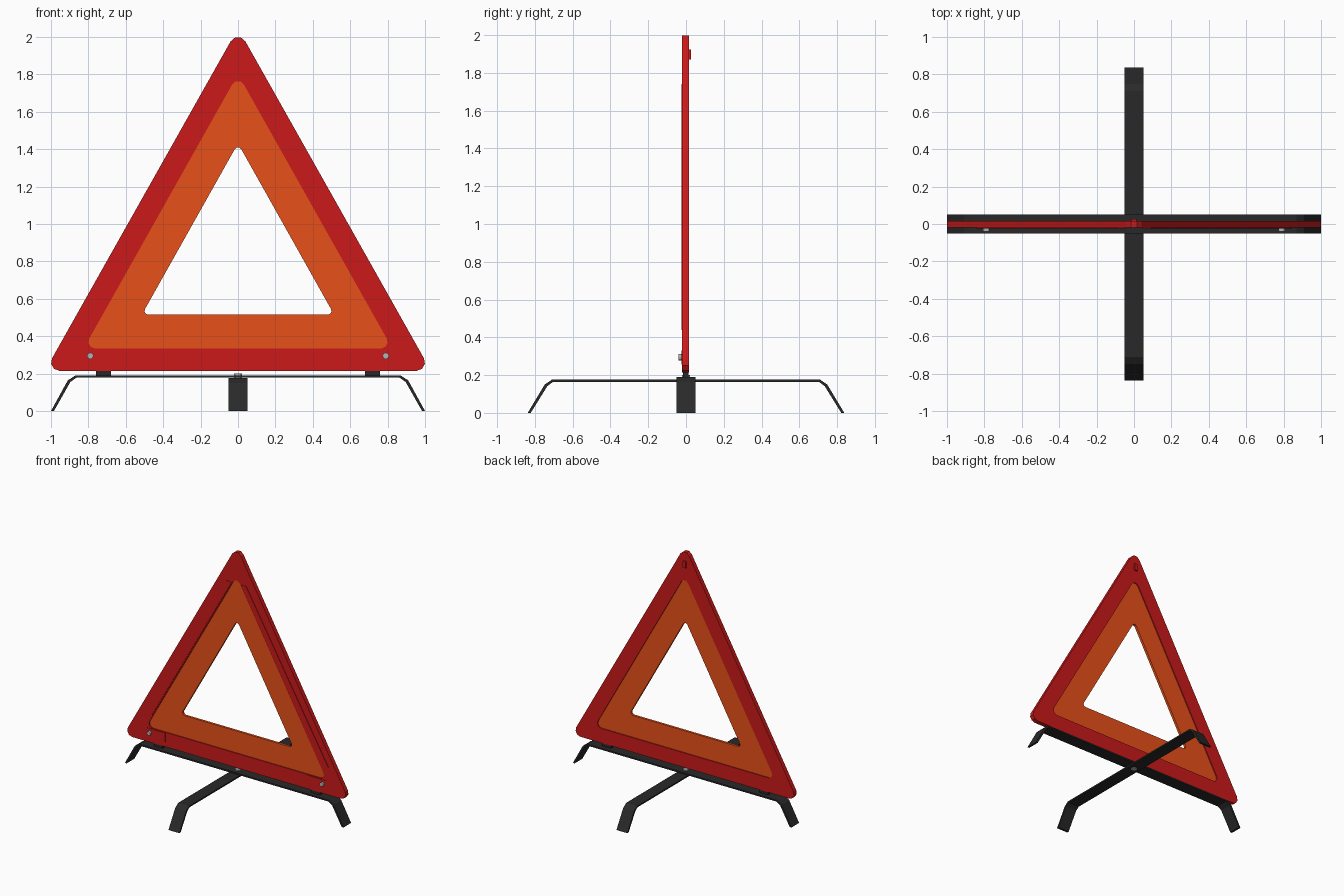
import bpy, bmesh, math
from mathutils import Vector

cube = bpy.data.objects.get("Cube")
if cube:
    bpy.data.objects.remove(cube, do_unlink=True)


def material(name, rgb):
    m = bpy.data.materials.new(name)
    m.use_nodes = True
    m.diffuse_color = (*rgb, 1)
    m.node_tree.nodes["Principled BSDF"].inputs["Base Color"].default_value = (*rgb, 1)
    return m


RED = material("signal red", (0.6, 0.01, 0.01))
ORANGE = material("reflective orange", (0.8, 0.08, 0.01))
BLACK = material("black metal", (0.022, 0.022, 0.023))
STEEL = material("steel", (0.45, 0.46, 0.47))


def finish(name, bm, mat):
    bmesh.ops.recalc_face_normals(bm, faces=bm.faces)
    mesh = bpy.data.meshes.new(name)
    bm.to_mesh(mesh)
    bm.free()
    mesh.materials.append(mat)
    ob = bpy.data.objects.new(name, mesh)
    bpy.context.collection.objects.link(ob)
    return ob


def rounded_triangle(half, bottom, top, r, steps=3):
    """Outline (x, z) around three equal corner circles, counter-clockwise."""
    centres = [Vector((r - half, bottom + r)), Vector((half - r, bottom + r)),
               Vector((0, top - r))]
    pts = []
    for i, c in enumerate(centres):
        a = c - centres[i - 1]
        b = centres[(i + 1) % 3] - c
        # arc from the outward normal of one edge to that of the next
        start = math.atan2(-a.x, a.y)
        turn = (math.atan2(-b.x, b.y) - start) % math.tau
        for k in range(steps + 1):
            t = start + turn * k / steps
            pts.append((c.x + r * math.cos(t), c.y + r * math.sin(t)))
    return pts


def ring(name, outer, inner, y0, y1, mat):
    """Frame between two outlines with matching point counts."""
    bm = bmesh.new()
    loops = [[bm.verts.new((x, y, z)) for x, z in pts]
             for pts, y in ((outer, y0), (inner, y0), (inner, y1), (outer, y1))]
    n = len(outer)
    for k in range(4):
        p, q = loops[k], loops[(k + 1) % 4]
        for i in range(n):
            j = (i + 1) % n
            bm.faces.new((p[i], p[j], q[j], q[i]))
    return finish(name, bm, mat)


def plate(name, pts, y0, y1, mat):
    """Flat outline in x, z given depth along y."""
    bm = bmesh.new()
    face = bm.faces.new([bm.verts.new((x, y0, z)) for x, z in pts])
    new = bmesh.ops.extrude_face_region(bm, geom=[face])["geom"]
    bmesh.ops.translate(bm, vec=(0, y1 - y0, 0),
                        verts=[v for v in new if isinstance(v, bmesh.types.BMVert)])
    # the extrusion keeps the first cap only if it is still there
    if not face.is_valid:
        bmesh.ops.holes_fill(bm, edges=[e for e in bm.edges if e.is_boundary])
    return finish(name, bm, mat)


def box(name, x, y, z, mat):
    return plate(name, [(x[0], z[0]), (x[1], z[0]), (x[1], z[1]), (x[0], z[1])], *y, mat)


def disc(name, r, depth, loc, mat, rot=(0, 0, 0), sides=12):
    bm = bmesh.new()
    bmesh.ops.create_cone(bm, cap_ends=True, segments=sides, radius1=r, radius2=r, depth=depth)
    ob = finish(name, bm, mat)
    ob.location, ob.rotation_euler = loc, rot
    return ob


# Red frame and the recessed reflective panel
outer = rounded_triangle(1.0, 0.215, 2.0, 0.045)
middle = rounded_triangle(0.8, 0.335, 1.765, 0.035)
inner = rounded_triangle(0.5, 0.515, 1.41, 0.02)
ring("red_frame", outer, middle, -0.02, 0.016, RED)
ring("reflective_panel", middle, inner, -0.012, 0.008, ORANGE)

# Raised strips on the side arms, hinge plates, bolts and mounting tabs
strip = [(0.042, 1.74), (0.09, 1.74), (0.845, 0.44), (0.775, 0.44)]
for side, s in (("left", 1), ("right", -1)):
    plate(side + "_arm_strip", [(s * x, z) for x, z in strip], -0.024, -0.019, RED)
    box(side + "_hinge_plate", sorted((s * 0.65, s * 0.82)), (-0.024, -0.019),
        (0.255, 0.33), RED)
    disc(side + "_hinge_bolt", 0.017, 0.022, (s * 0.79, -0.03, 0.295), STEEL,
         (math.pi / 2, 0, 0))
    box(side + "_mounting_tab", sorted((s * 0.68, s * 0.76)), (-0.015, 0.012),
        (0.18, 0.225), BLACK)

# Clip on the back of the peak
box("peak_clip", (-0.014, 0.014), (0.012, 0.026), (1.87, 1.925), RED)


# Bent flat legs, crossed under the frame
def leg(name, flat, knee, foot, top, turn):
    upper = [(foot, 0), (knee, top - 0.026), (flat, top)]
    lower = [(foot - 0.016, 0), (knee - 0.014, top - 0.034), (flat - 0.006, top - 0.012)]
    pts = upper + [(-x, z) for x, z in upper[::-1]]
    pts += [(-x, z) for x, z in lower] + lower[::-1]
    ob = plate(name, pts, -0.05, 0.05, BLACK)
    ob.rotation_euler.z = turn


leg("side_to_side_leg", 0.87, 0.91, 1.0, 0.19, 0)
leg("front_to_back_leg", 0.71, 0.748, 0.838, 0.176, math.pi / 2)
disc("pivot_rivet", 0.022, 0.04, (0, 0, 0.18), STEEL)
